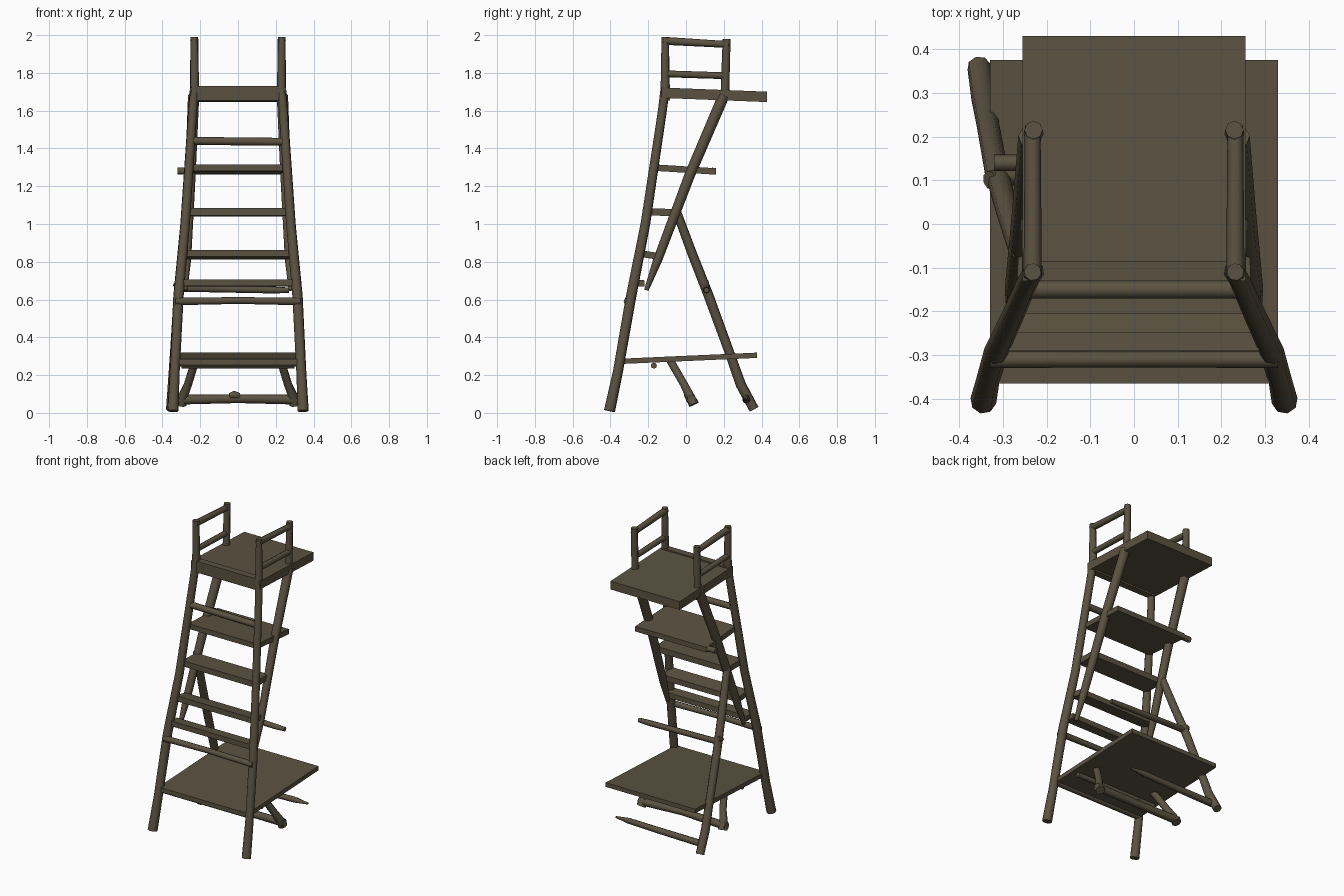
import bpy, bmesh, math

old = bpy.data.objects.get("Cube")
if old:
    bpy.data.objects.remove(old, do_unlink=True)

wood = bpy.data.materials.new("dark weathered wood")
wood.use_nodes = True
COLOUR = (0.105, 0.085, 0.053, 1)
wood.diffuse_color = COLOUR
wood.node_tree.nodes["Principled BSDF"].inputs["Base Color"].default_value = COLOUR


def finish(obj):
    bpy.ops.object.select_all(action="DESELECT")
    obj.select_set(True)
    bpy.context.view_layer.objects.active = obj
    if obj.type == "CURVE":
        bpy.ops.object.convert(target="MESH")
        obj = bpy.context.object
    obj.data.materials.clear()
    obj.data.materials.append(wood)
    bpy.ops.object.shade_smooth_by_angle(angle=math.radians(50))


def pole(name, points, radii):
    """Round low-sided log through the points, one radius per point."""
    curve = bpy.data.curves.new(name, "CURVE")
    curve.dimensions = "3D"
    curve.bevel_depth = 1
    curve.bevel_resolution = 2
    curve.use_fill_caps = True
    line = curve.splines.new("POLY")
    line.points.add(len(points) - 1)
    for p, co, r in zip(line.points, points, radii):
        p.co = (*co, 1)
        p.radius = r
    obj = bpy.data.objects.new(name, curve)
    bpy.context.collection.objects.link(obj)
    finish(obj)


def plank(name, front, back, widths, thick):
    """Sloping board; front and back are (y, z) of its middle plane."""
    bm = bmesh.new()
    bmesh.ops.create_cube(bm, size=2)
    for v in bm.verts:
        (y, z), w = (front, widths[0]) if v.co.y < 0 else (back, widths[1])
        v.co = (v.co.x * w, y, z + v.co.z * thick / 2)
    mesh = bpy.data.meshes.new(name)
    bm.to_mesh(mesh)
    bm.free()
    obj = bpy.data.objects.new(name, mesh)
    bpy.context.collection.objects.link(obj)
    finish(obj)


# Paired poles on both sides
for side, s in (("left", 1), ("right", -1)):
    pole(f"front_leg_{side}",
         [(s * .345, -.405, .01), (s * .335, -.36, .22), (s * .315, -.29, .62),
          (s * .28, -.215, 1.0), (s * .24, -.125, 1.6), (s * .23, -.11, 1.72),
          (s * .232, -.11, 1.99)],
         [.03, .027, .028, .026, .024, .025, .02])
    pole(f"back_post_{side}", [(s * .23, .205, 1.66), (s * .23, .215, 1.98)], [.023, .021])
    pole(f"hand_rail_{side}", [(s * .232, -.12, 1.97), (s * .232, .225, 1.95)], [.021, .018])
    pole(f"middle_rail_{side}", [(s * .232, -.11, 1.795), (s * .232, .21, 1.785)], [.018, .018])
    pole(f"diagonal_brace_{side}",
         [(s * .235, .2, 1.68), (s * .252, .02, 1.26), (s * .272, -.15, .81),
          (s * .28, -.21, .65)],
         [.03, .028, .024, .012])
    pole(f"short_strut_{side}",
         [(s * .225, -.085, .28), (s * .265, -.01, .15), (s * .295, .025, .08),
          (s * .3, .042, .045)],
         [.022, .022, .026, .03])

# Single rear leg on the right side
pole("rear_leg",
     [(-.265, -.055, 1.08), (-.29, .03, .85), (-.315, .12, .62),
      (-.335, .23, .32), (-.345, .29, .15), (-.355, .36, .02)],
     [.024, .026, .027, .026, .028, .027])

# Loose cross sticks
pole("low_crossbar", [(-.32, .03, .07), (0, .02, .075), (.32, .03, .07)], [.026, .023, .026])
pole("crossbar_knot", [(-.045, .01, .09), (-.02, .01, .095), (.01, .01, .09)], [.014, .022, .014])
pole("ground_stick", [(-.36, .32, .07), (0, .32, .075), (.2, .32, .08), (.29, .32, .08)],
     [.022, .02, .018, .006])
pole("rear_stick", [(-.33, .1, .69), (-.3, .108, .66), (.2, .108, .65), (.27, .108, .65)],
     [.022, .02, .018, .014])
pole("step_stick", [(-.32, .14, 1.28), (.255, .14, 1.28)], [.019, .016])
pole("lower_deck_stick", [(-.3, -.17, .25), (.3, -.17, .25)], [.016, .016])

# Front rungs
pole("upper_rung", [(-.24, -.15, 1.44), (.24, -.15, 1.435)], [.021, .021])
pole("front_rung", [(-.33, -.31, .59), (0, -.31, .595), (.33, -.31, .59)], [.02, .018, .02])
pole("deck_front_rung", [(-.32, -.345, .265), (.32, -.345, .265)], [.02, .02])

# Decks and sloping steps
plank("top_deck", (-.13, 1.695), (.43, 1.673), (.255, .255), .055)
plank("top_deck_front_edge", (-.13, 1.692), (-.085, 1.692), (.235, .235), .075)
plank("lower_deck", (-.365, .272), (.375, .305), (.33, .33), .028)
plank("step_high", (-.16, 1.298), (.16, 1.278), (.255, .262), .034)
plank("step_middle", (-.205, 1.065), (-.06, 1.06), (.27, .265), .038)
plank("step_low", (-.25, .845), (-.155, .83), (.285, .28), .036)
plank("step_lowest", (-.29, .69), (-.22, .685), (.3, .295), .034)
